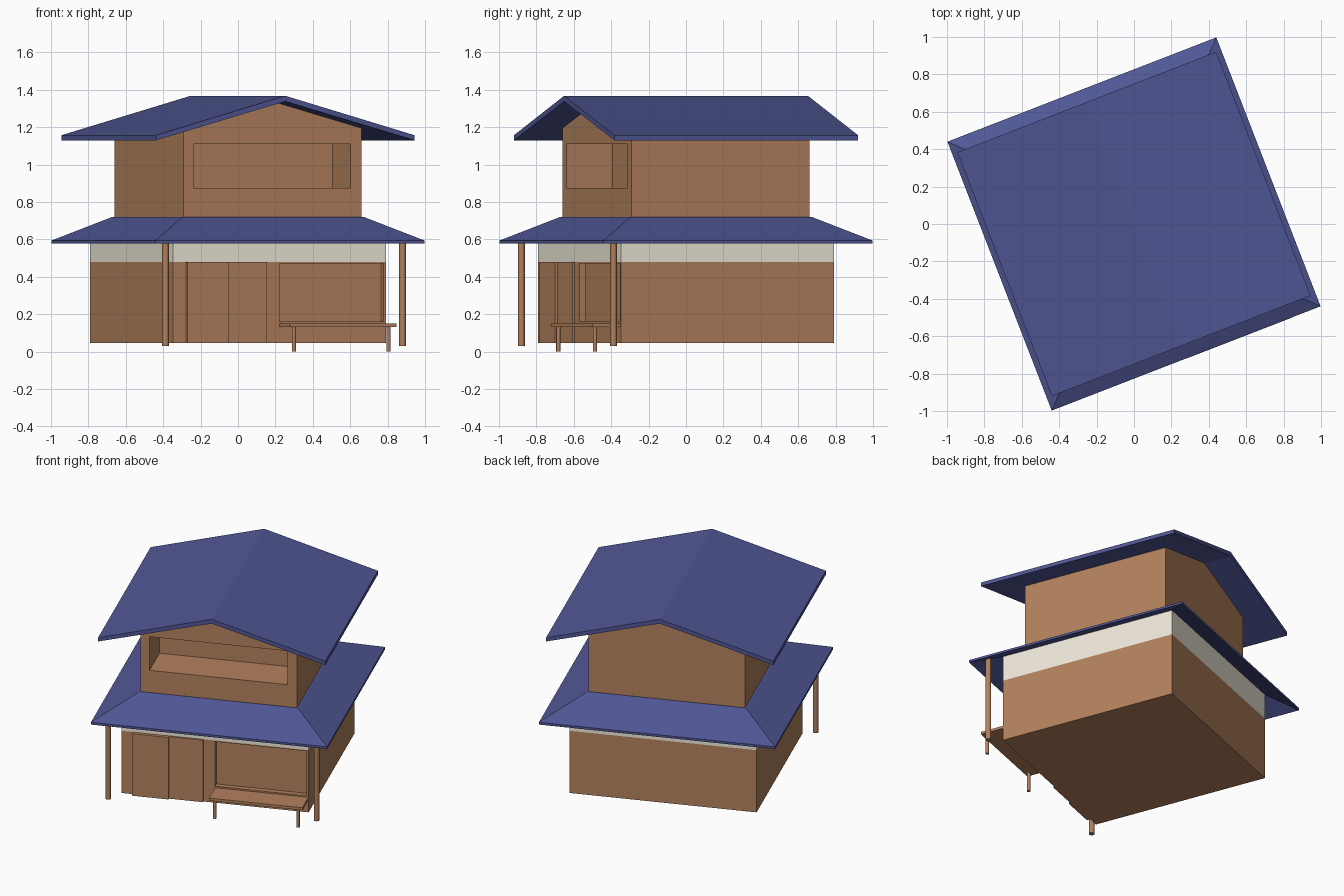
import bpy, bmesh, math

if "Cube" in bpy.data.objects:
    bpy.data.objects.remove(bpy.data.objects["Cube"])

TURN = math.radians(21.2)   # whole house is turned on the plot


def material(name, rgb):
    m = bpy.data.materials.new(name)
    m.diffuse_color = (*rgb, 1)
    m.use_nodes = True
    m.node_tree.nodes["Principled BSDF"].inputs["Base Color"].default_value = m.diffuse_color
    return m


WOOD = material("wood", (0.45, 0.22, 0.11))
ROOF = material("roof_blue", (0.08, 0.095, 0.30))
PLASTER = material("plaster", (0.86, 0.81, 0.70))


def finish(name, bm, mat):
    bmesh.ops.recalc_face_normals(bm, faces=bm.faces)
    me = bpy.data.meshes.new(name)
    bm.to_mesh(me)
    bm.free()
    ob = bpy.data.objects.new(name, me)
    bpy.context.collection.objects.link(ob)
    if mat:
        me.materials.append(mat)
    ob.rotation_euler.z = TURN
    return ob


def box(name, x, y, z, mat):
    """Box from (min, max) pairs."""
    bm = bmesh.new()
    bmesh.ops.create_cube(bm, size=1)
    for v in bm.verts:
        v.co = [(a + b) / 2 + c * (b - a) for c, (a, b) in zip(v.co, (x, y, z))]
    return finish(name, bm, mat)


def gable(name, profile, depth, mat):
    """XZ outline extruded along y."""
    bm = bmesh.new()
    face = bm.faces.new([bm.verts.new((x, -depth, z)) for x, z in profile])
    new = bmesh.ops.extrude_face_region(bm, geom=[face])["geom"]
    bmesh.ops.translate(bm, vec=(0, 2 * depth, 0),
                        verts=[g for g in new if isinstance(g, bmesh.types.BMVert)])
    return finish(name, bm, mat)


def square_loft(name, rings, mat):
    """Stack of square rings (half size, z), capped at both ends."""
    bm = bmesh.new()
    loops = [[bm.verts.new((h * sx, h * sy, z))
              for sx, sy in ((-1, -1), (1, -1), (1, 1), (-1, 1))] for h, z in rings]
    for a, b in zip(loops, loops[1:]):
        for i in range(4):
            j = (i + 1) % 4
            bm.faces.new((a[i], a[j], b[j], b[i]))
    bm.faces.new(loops[0])
    bm.faces.new(loops[-1])
    return finish(name, bm, mat)


def post(name, x, y, z0, z1, r):
    bm = bmesh.new()
    bmesh.ops.create_cone(bm, cap_ends=True, segments=16, radius1=r, radius2=r, depth=z1 - z0)
    bmesh.ops.translate(bm, vec=(x, y, (z0 + z1) / 2), verts=bm.verts)
    ob = finish(name, bm, WOOD)
    bpy.context.view_layer.objects.active = ob
    bpy.ops.object.select_all(action='DESELECT')
    ob.select_set(True)
    bpy.ops.object.shade_smooth_by_angle()


def recess(ob, x, y, z):
    """Cut a box-shaped opening into a wall."""
    cutter = box("cutter", x, y, z, None)
    cutter.hide_render = True
    mod = ob.modifiers.new("opening", 'BOOLEAN')
    mod.operation, mod.object, mod.solver = 'DIFFERENCE', cutter, 'EXACT'
    bpy.context.view_layer.objects.active = ob
    bpy.ops.object.modifier_apply(modifier=mod.name)
    bpy.data.objects.remove(cutter)


# Ground floor: wooden walls with shallow window bay, plaster band above
W = 0.611
lower = box("lower_walls", (-W, W), (-W, W), (0.045, 0.48), WOOD)
recess(lower, (0.0, 0.598), (-0.8, -0.575), (0.16, 0.472))
box("plaster_band", (-W, W), (-W, W), (0.48, 0.66), PLASTER)

# Two overlapping sliding doors
box("left_sliding_door", (-0.535, -0.298), (-0.635, -0.6), (0.045, 0.479), WOOD)
box("right_sliding_door", (-0.31, -0.075), (-0.622, -0.6), (0.045, 0.479), WOOD)

# Skirt roof with sloping underside
square_loft("lower_roof", [(0.52, 0.70), (0.771, 0.578), (0.771, 0.594), (0.52, 0.72)], ROOF)

# Upper floor with gabled walls and a deep opening
U, E = 0.51, 0.742
slope = 0.212 / E
top = 1.338
upper = gable("upper_walls", [(-U, 0.71), (U, 0.71), (U, top - slope * U + 0.004),
                              (0, top + 0.004), (-U, top - slope * U + 0.004)], U, WOOD)
recess(upper, (-0.452, 0.447), (-0.8, -0.245), (0.875, 1.11))

# Gable roof slab
gable("upper_roof", [(-E, 1.13), (0, top), (E, 1.13), (E, 1.157), (0, 1.368), (-E, 1.157)],
      0.699, ROOF)

# Porch posts
for side, s in (("left", -1), ("right", 1)):
    post(f"{side}_porch_post", s * 0.68, -0.68, 0.03, 0.622, 0.018)

# Veranda bench on two front legs
box("bench_seat", (0.0, 0.61), (-0.772, -0.605), (0.132, 0.15), WOOD)
for side, x in (("left", 0.032), ("right", 0.575)):
    post(f"{side}_bench_leg", x, -0.745, 0.0, 0.135, 0.011)
